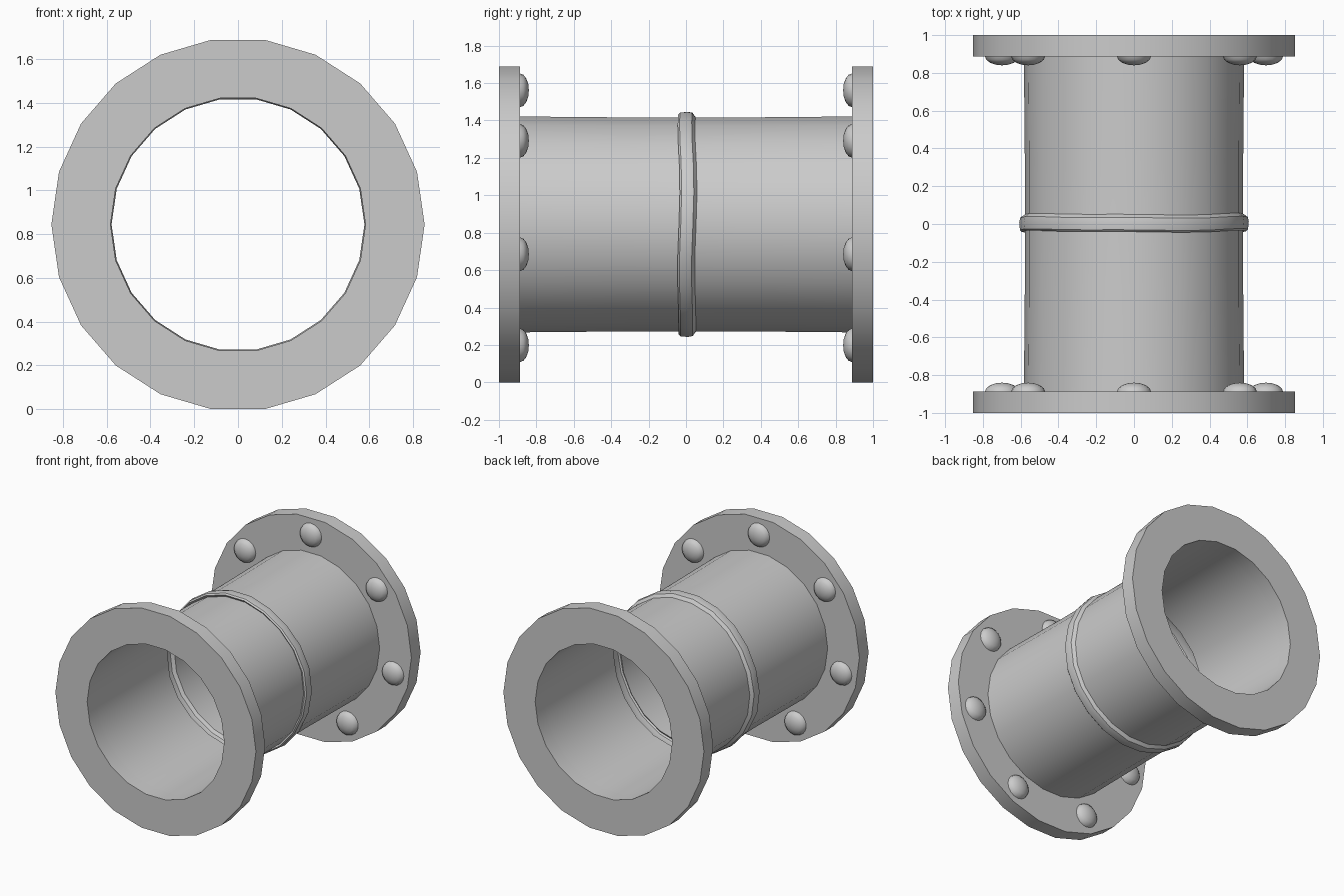
import bpy, bmesh, math
from mathutils import Vector

if "Cube" in bpy.data.objects:
    bpy.data.objects.remove(bpy.data.objects["Cube"])

SIDES = 22
R_FLANGE = 0.853
CZ = R_FLANGE * math.cos(math.pi / SIDES)   # axis height, so the flat rests on z = 0


def lathe(name, profile, closed=False, wobble=None):
    """Revolve (radius, y) points round the pipe axis."""
    bm = bmesh.new()
    rings = []
    for j, (r, y) in enumerate(profile):
        ring = []
        for i in range(SIDES):
            a = 2 * math.pi * i / SIDES
            rr, yy = wobble(j, a, r, y) if wobble else (r, y)
            ring.append(bm.verts.new((rr * math.cos(a), yy, CZ + rr * math.sin(a))))
        rings.append(ring)
    n = len(rings)
    for j in range(n if closed else n - 1):
        p, q = rings[j], rings[(j + 1) % n]
        for i in range(SIDES):
            k = (i + 1) % SIDES
            bm.faces.new((p[i], q[i], q[k], p[k]))
    if closed:
        bmesh.ops.recalc_face_normals(bm, faces=bm.faces)
    return finish(name, bm)


def finish(name, bm):
    me = bpy.data.meshes.new(name)
    bm.to_mesh(me)
    bm.free()
    ob = bpy.data.objects.new(name, me)
    bpy.context.collection.objects.link(ob)
    bpy.ops.object.select_all(action='DESELECT')
    ob.select_set(True)
    bpy.context.view_layer.objects.active = ob
    bpy.ops.object.shade_smooth_by_angle(angle=math.radians(35))
    return ob


def dome(bm, centre, s):
    """Shallow rivet head bulging towards the middle of the pipe."""
    seg, radius, height = 16, 0.09, 0.048
    base = Vector(centre)
    rings = []
    for t in (0, 22, 45, 68):
        t = math.radians(t)
        rings.append([bm.verts.new(base + Vector((
            radius * math.cos(t) * math.cos(2 * math.pi * i / seg),
            -s * height * math.sin(t),
            radius * math.cos(t) * math.sin(2 * math.pi * i / seg)))) for i in range(seg)])
    tip = bm.verts.new(base + Vector((0, -s * height, 0)))
    for p, q in zip(rings, rings[1:]):
        for i in range(seg):
            k = (i + 1) % seg
            bm.faces.new((p[i], p[k], q[k], q[i]))
    for i in range(seg):
        bm.faces.new((rings[-1][i], rings[-1][(i + 1) % seg], tip))
    bm.faces.new(rings[0])


# thin pipe wall with an uneven weld bead in the middle
pipe_profile = [(0.583, -0.89), (0.578, -0.33), (0.578, -0.030), (0.592, -0.040),
                (0.602, -0.030), (0.606, 0.010), (0.601, 0.035), (0.578, 0.052),
                (0.578, 0.33), (0.583, 0.89)]


def weld_wobble(j, a, r, y):
    if 2 <= j <= 7:
        y += 0.004 * math.sin(3 * a + 0.5) + 0.003 * math.sin(5 * a)
        if 2 < j < 7:
            r += 0.002 * math.sin(4 * a + 1)
    return r, y


lathe("pipe", pipe_profile, wobble=weld_wobble)

# end flanges and their seven rivets
for s, side in ((-1, "front"), (1, "back")):
    lathe(side + "_flange", [(0.583, s * 0.888), (R_FLANGE, s * 0.888),
                             (R_FLANGE, s * 1.0), (0.583, s * 1.0)], closed=True)
    bm = bmesh.new()
    for k in range(7):
        a = math.pi / 2 + 2 * math.pi * k / 7
        dome(bm, (0.717 * math.cos(a), s * 0.888, CZ + 0.717 * math.sin(a)), s)
    bmesh.ops.recalc_face_normals(bm, faces=bm.faces)
    finish(side + "_rivets", bm)
